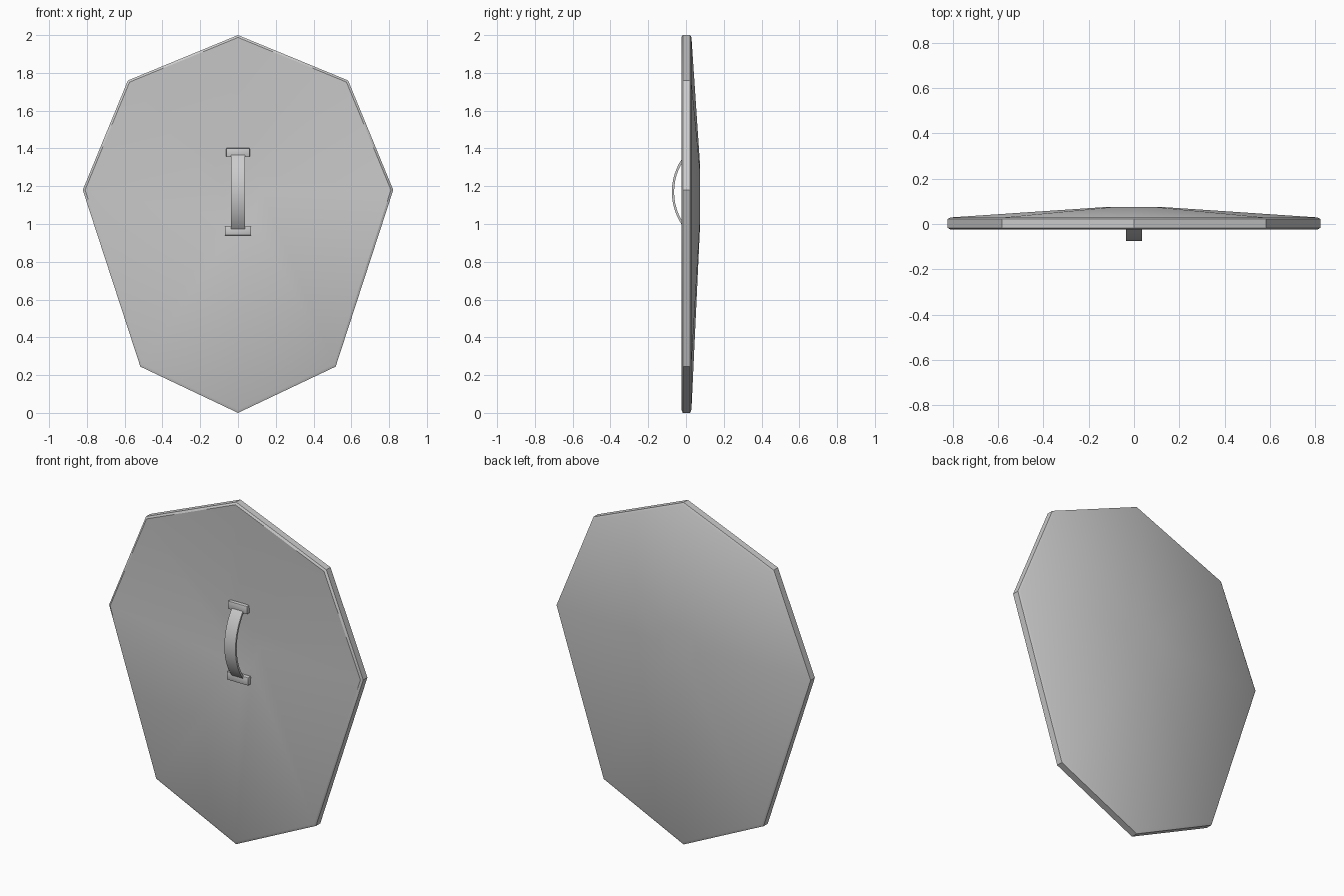
import bpy, bmesh, math

if "Cube" in bpy.data.objects:
    bpy.data.objects.remove(bpy.data.objects["Cube"])

CZ = 1.18  # height of the shield's centre


def finish(name, bm, angle=30):
    bmesh.ops.recalc_face_normals(bm, faces=bm.faces)
    me = bpy.data.meshes.new(name)
    bm.to_mesh(me)
    bm.free()
    ob = bpy.data.objects.new(name, me)
    bpy.context.collection.objects.link(ob)
    bpy.ops.object.select_all(action='DESELECT')
    bpy.context.view_layer.objects.active = ob
    ob.select_set(True)
    bpy.ops.object.shade_smooth_by_angle(angle=math.radians(angle))
    return ob


def loft(bm, rings):
    for a, b in zip(rings, rings[1:]):
        n = len(a)
        for i in range(n):
            bm.faces.new((a[i], a[(i + 1) % n], b[(i + 1) % n], b[i]))
    bm.faces.new(rings[0])
    bm.faces.new(rings[-1])


# Shield plate: dished octagonal shell with a flattened middle and bevelled rim
right = [(0, 2.0), (0.583, 1.76), (0.822, 1.18), (0.517, 0.245), (0, 0.0)]
outline = right + [(-x, z) for x, z in right[3:0:-1]]
profile = [(0.15, 0.022), (0.985, -0.025), (1, -0.017),
           (1, 0.022), (0.985, 0.029), (0.15, 0.075)]
bm = bmesh.new()
loft(bm, [[bm.verts.new((x * s, y, CZ + (z - CZ) * s)) for x, z in outline]
          for s, y in profile])
finish("shield_plate", bm)

# Curved strap handle, bowed out of the hollow front
R, T, W, HZ = 0.314, 0.012, 0.036, 1.17
bm = bmesh.new()
rings = []
for i in range(17):
    a = math.radians(-46 + 92 * i / 16)
    ring = []
    for x, r in ((-W, R), (W, R), (W, R - T), (-W, R - T)):
        ring.append(bm.verts.new((x, R - 0.075 - r * math.cos(a), HZ + r * math.sin(a))))
    rings.append(ring)
loft(bm, rings)
finish("handle_strap", bm)

# Mounting bars at both ends of the strap
for name, z, w in (("upper_handle_mount", 1.378, 0.125), ("lower_handle_mount", 0.963, 0.14)):
    bm = bmesh.new()
    bmesh.ops.create_cube(bm, size=1)
    for v in bm.verts:
        v.co = (v.co.x * w, 0.008 + v.co.y * 0.028, z + v.co.z * 0.048)
    bmesh.ops.bevel(bm, geom=bm.edges[:], offset=0.005, segments=2, affect='EDGES', profile=0.5)
    finish(name, bm)
